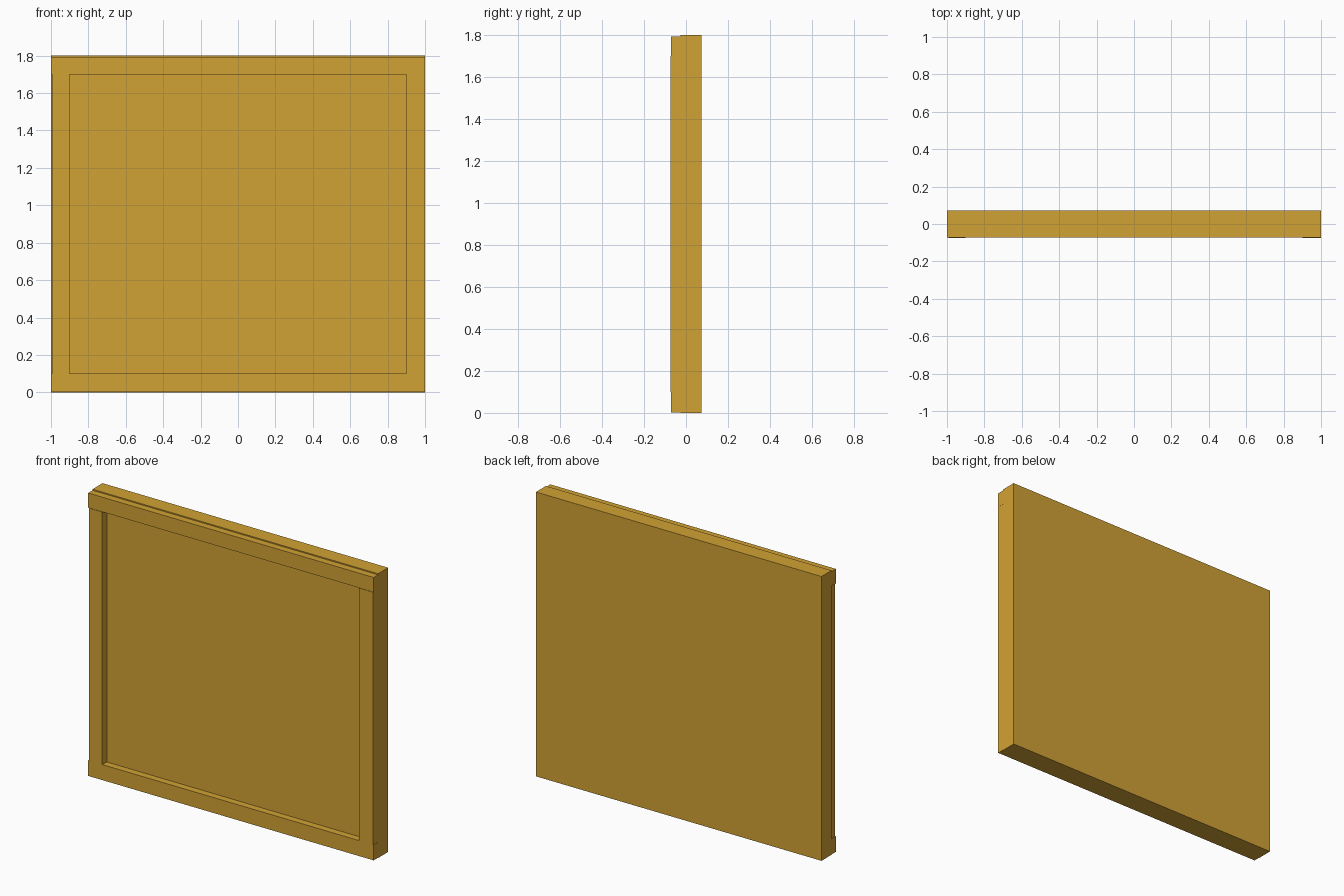
import bpy

if "Cube" in bpy.data.objects:
    bpy.data.objects.remove(bpy.data.objects["Cube"])

wood = bpy.data.materials.new("golden_wood")
wood.diffuse_color = (0.64, 0.36, 0.035, 1)
wood.use_nodes = True
wood.node_tree.nodes["Principled BSDF"].inputs["Base Color"].default_value = wood.diffuse_color


def box(name, x, y, z):
    """Box from (min, max) ranges on each axis."""
    bpy.ops.mesh.primitive_cube_add(size=1, location=[sum(r) / 2 for r in (x, y, z)])
    ob = bpy.context.object
    ob.name = name
    ob.scale = [r[1] - r[0] for r in (x, y, z)]
    bpy.ops.object.transform_apply(location=False, rotation=False, scale=True)
    ob.data.materials.append(wood)
    return ob


# Backing panel
box("back_panel", (-1, 1), (-0.027, 0.073), (0, 1.8))

# Rails across the top and bottom, set a hair inside the panel edge
rail_y = (-0.071, -0.027)
box("top_rail", (-1, 1), rail_y, (1.7, 1.793))
box("bottom_rail", (-1, 1), rail_y, (0.002, 0.1))

# Stiles between the rails, slightly proud of them
stile_y = (-0.074, -0.027)
box("left_stile", (-0.993, -0.9), stile_y, (0.1, 1.7))
box("right_stile", (0.9, 0.999), stile_y, (0.1, 1.7))
